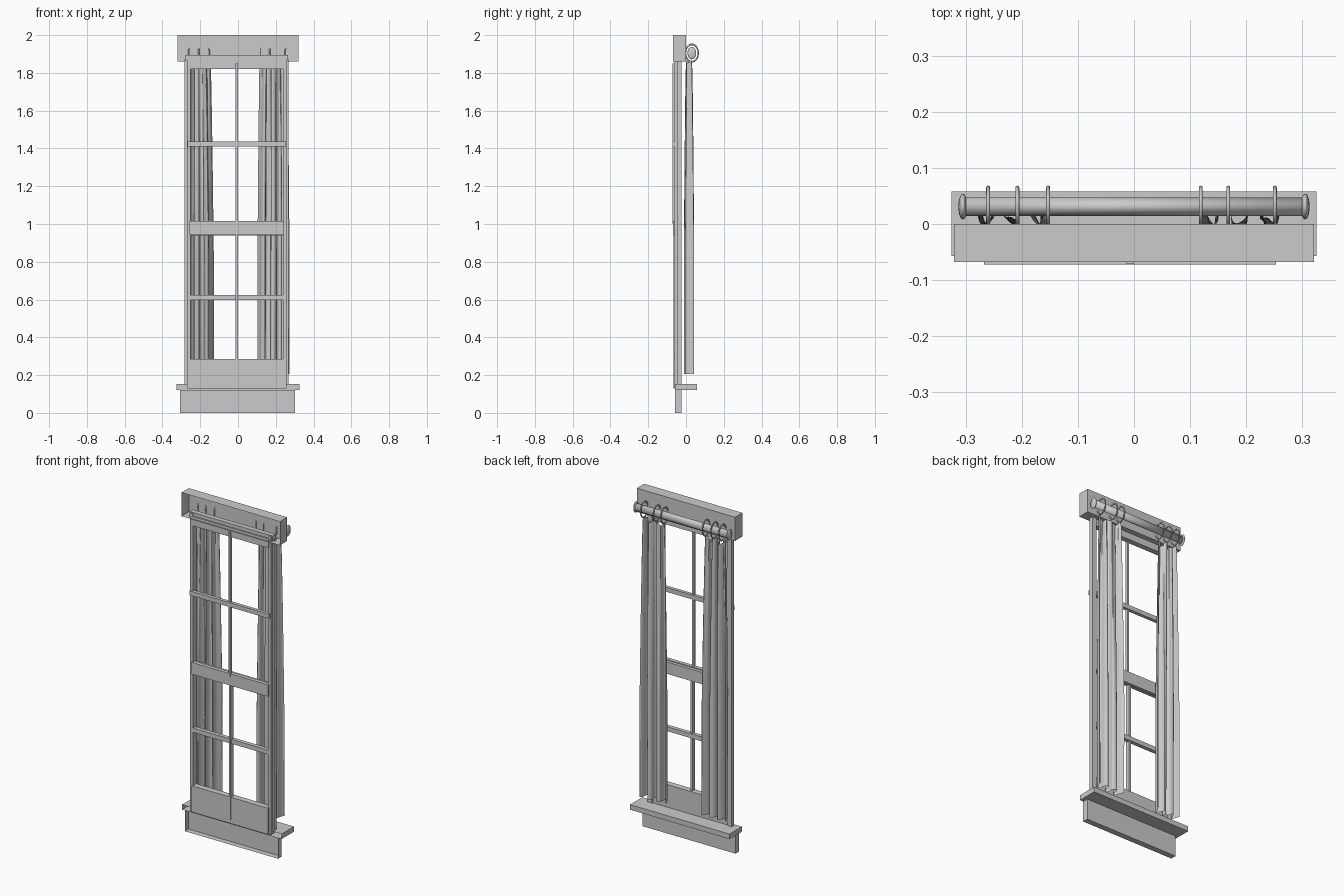
import bpy, bmesh, math
from mathutils import Matrix

if "Cube" in bpy.data.objects:
    bpy.data.objects.remove(bpy.data.objects["Cube"])

CX = -0.007  # centre line of the sash


def finish(name, bm, smooth=False):
    me = bpy.data.meshes.new(name)
    bm.to_mesh(me)
    bm.free()
    ob = bpy.data.objects.new(name, me)
    bpy.context.collection.objects.link(ob)
    if smooth:
        for p in me.polygons:
            p.use_smooth = True
    return ob


def box(name, x0, x1, y0, y1, z0, z1, open_front=False):
    bm = bmesh.new()
    m = Matrix.Translation(((x0 + x1) / 2, (y0 + y1) / 2, (z0 + z1) / 2)) \
        @ Matrix.Diagonal((x1 - x0, y1 - y0, z1 - z0, 1))
    bmesh.ops.create_cube(bm, size=1, matrix=m)
    bm.normal_update()
    if open_front:
        front = [f for f in bm.faces if f.normal.y < -0.9]
        bmesh.ops.delete(bm, geom=front, context='FACES')
    return finish(name, bm)


# Header, sill and apron: shells open on the wall side
box("header", -0.321, 0.321, -0.068, 0, 1.86, 2.0, True)
box("sill", -0.325, 0.325, -0.057, 0.058, 0.122, 0.152, True)
box("apron", -0.307, 0.302, -0.058, -0.024, 0, 0.122, True)

# Side jambs with a thinner outer stop
for s, side in ((-1, "left"), (1, "right")):
    a, b = sorted((CX + s * 0.245, CX + s * 0.264))
    box(side + "_jamb", a, b, -0.06, -0.024, 0.13, 1.89)
    a, b = sorted((CX + s * 0.258, CX + s * 0.275))
    box(side + "_stop", a, b, -0.045, -0.024, 0.15, 1.87)

# Sash rails: name, half width, y range, z range
for name, w, y0, y1, z0, z1 in (
        ("top_rail", 0.25, -0.062, -0.03, 1.82, 1.875),
        ("head_rail", 0.272, -0.055, -0.026, 1.865, 1.895),
        ("upper_glazing_bar", 0.26, -0.072, -0.052, 1.41, 1.436),
        ("upper_meeting_rail", 0.25, -0.068, -0.046, 0.945, 1.015),
        ("lower_meeting_rail", 0.25, -0.046, -0.028, 0.94, 1.01),
        ("lower_glazing_bar", 0.25, -0.058, -0.035, 0.598, 0.624),
        ("bottom_rail", 0.25, -0.066, -0.03, 0.13, 0.285)):
    box(name, CX - w, CX + w, y0, y1, z0, z1)

# Vertical glazing bars
box("upper_mullion", CX - 0.006, CX + 0.006, -0.071, -0.055, 1.0, 1.85)
box("lower_mullion", CX - 0.006, CX + 0.006, -0.067, -0.042, 0.15, 1.0)

# Curtain rod and flattened finials (taller than deep)
RY, RZ = 0.031, 1.905
bm = bmesh.new()
m = Matrix.Translation((0, RY, RZ)) @ Matrix.Diagonal((1, 1, 1.4, 1)) \
    @ Matrix.Rotation(math.pi / 2, 4, 'Y')
bmesh.ops.create_cone(bm, cap_ends=True, segments=24, radius1=0.0165,
                      radius2=0.0165, depth=0.605, matrix=m)
finish("curtain_rod", bm, True)
for s, side in ((-1, "left"), (1, "right")):
    bm = bmesh.new()
    m = Matrix.Translation((s * 0.305, RY, RZ)) @ Matrix.Diagonal((0.008, 0.023, 0.033, 1))
    bmesh.ops.create_uvsphere(bm, u_segments=20, v_segments=12, radius=1, matrix=m)
    finish(side + "_finial", bm, True)

# Curtain rings
for i, x in enumerate((-0.26, -0.208, -0.153, 0.119, 0.168, 0.251)):
    bpy.ops.mesh.primitive_torus_add(major_radius=0.034, minor_radius=0.0035,
                                     major_segments=28, minor_segments=8,
                                     location=(x, RY, RZ),
                                     rotation=(0, math.pi / 2, 0))
    ring = bpy.context.object
    ring.name = "ring_%d" % (i + 1)
    ring.scale = (1.35, 1, 1)
    bpy.ops.object.shade_smooth()


# Curtains: pleated sheets, tightly gathered at the top, looser below
def curtain(name, outer, inner_top, inner_low, phase):
    bm = bmesh.new()
    nu, nv = 72, 36
    grid = []
    for j in range(nv + 1):
        t = j / nv                       # 0 at the top, 1 at the hem
        ease = min(1, t * 1.6) ** 0.7
        x_in = inner_top + (inner_low - inner_top) * ease
        x_out = outer - math.copysign(0.012 * (1 - ease), outer)
        row = []
        for i in range(nu + 1):
            u = i / nu
            big = math.sin(2 * math.pi * 3 * u + phase + 0.4 * t)
            small = math.sin(2 * math.pi * 7 * u + phase * 2)
            y = 0.016 + (0.011 + 0.014 * ease) * big \
                + (0.006 - 0.003 * ease) * small
            x = x_in + (x_out - x_in) * u
            x += 0.006 * math.sin(4 * math.pi * 3 * u) * math.sin(math.pi * u)
            z = 1.86 - 1.655 * t
            z -= (1 - t) ** 6 * 0.014 * (1 - math.cos(4 * math.pi * u))
            row.append(bm.verts.new((x, y, z)))
        grid.append(row)
    for j in range(nv):
        for i in range(nu):
            bm.faces.new((grid[j][i], grid[j][i + 1], grid[j + 1][i + 1], grid[j + 1][i]))
    bmesh.ops.recalc_face_normals(bm, faces=bm.faces)
    finish(name, bm, True)


curtain("left_curtain", -0.284, -0.145, -0.128, 0.5)
curtain("right_curtain", 0.273, 0.114, 0.103, 1.3)
